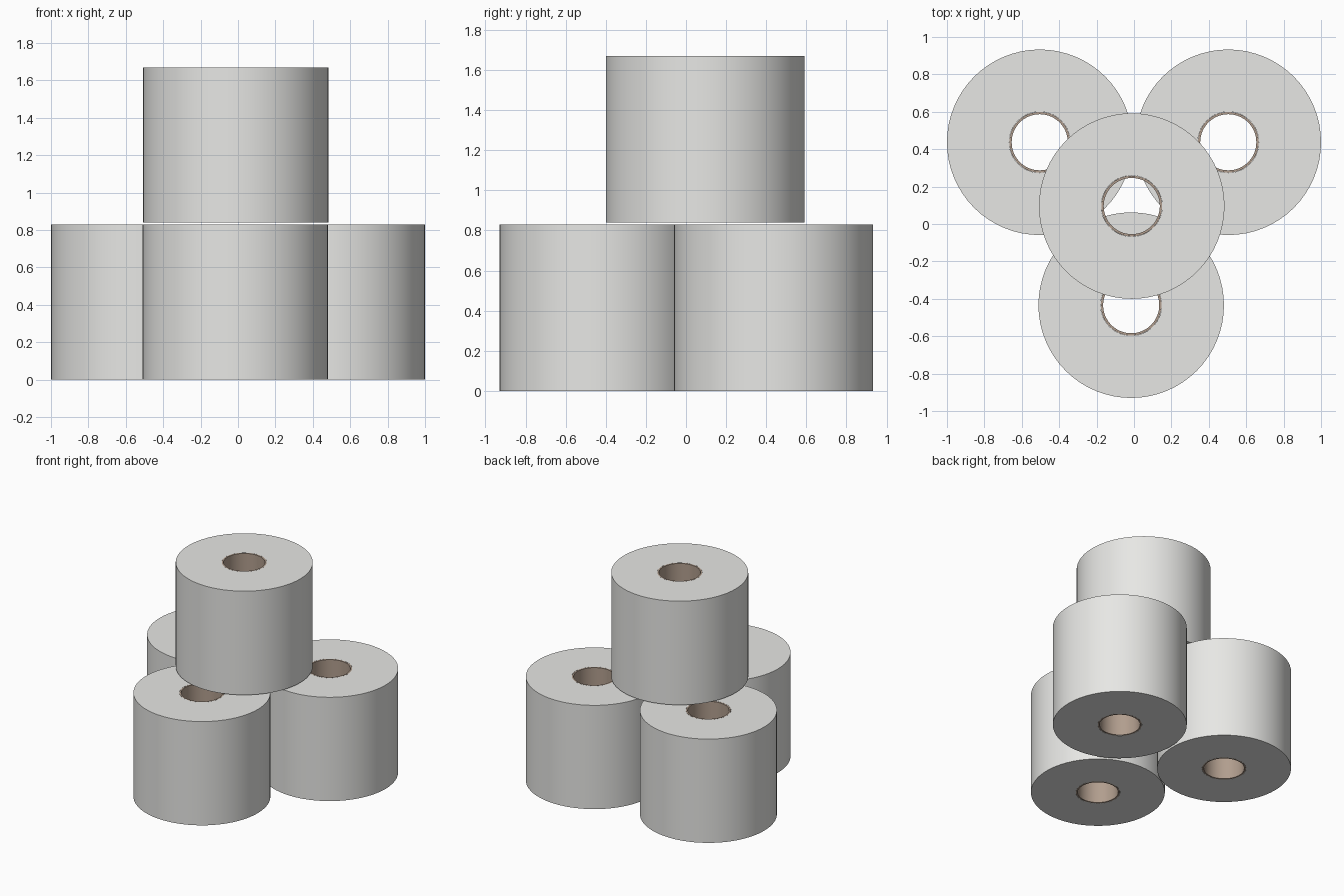
import bpy
import bmesh
import math

if "Cube" in bpy.data.objects:
    bpy.data.objects.remove(bpy.data.objects["Cube"])

HEIGHT = 0.827
SEGMENTS = 64


def material(name, rgb):
    m = bpy.data.materials.new(name)
    m.diffuse_color = (*rgb, 1.0)
    m.use_nodes = True
    m.node_tree.nodes["Principled BSDF"].inputs["Base Color"].default_value = m.diffuse_color
    return m


paper = material("paper white", (0.80, 0.80, 0.78))
card = material("cardboard brown", (0.44, 0.34, 0.27))


def ring(name, r_in, r_out, z0, z1, loc, mat):
    """Hollow cylinder: a rectangular profile revolved about z."""
    bm = bmesh.new()
    loops = []
    for i in range(SEGMENTS):
        a = 2 * math.pi * i / SEGMENTS
        loops.append([bm.verts.new((r * math.cos(a), r * math.sin(a), z))
                      for r, z in ((r_in, z0), (r_out, z0), (r_out, z1), (r_in, z1))])
    for i in range(SEGMENTS):
        p, q = loops[i], loops[(i + 1) % SEGMENTS]
        for k in range(4):
            n = (k + 1) % 4
            bm.faces.new((p[k], q[k], q[n], p[n]))
    bmesh.ops.recalc_face_normals(bm, faces=bm.faces)
    mesh = bpy.data.meshes.new(name)
    bm.to_mesh(mesh)
    bm.free()
    mesh.materials.append(mat)
    obj = bpy.data.objects.new(name, mesh)
    obj.location = loc
    bpy.context.collection.objects.link(obj)
    bpy.ops.object.select_all(action='DESELECT')
    obj.select_set(True)
    bpy.context.view_layer.objects.active = obj
    bpy.ops.object.shade_smooth_by_angle(angle=math.radians(30))
    return obj


# Three rolls on the ground and one stacked on top
rolls = {
    "left": (-0.504, 0.437, 0.0),
    "right": (0.504, 0.437, 0.0),
    "front": (-0.015, -0.434, 0.0),
    "top": (-0.012, 0.096, 0.84),
}
for side, loc in rolls.items():
    ring(side + "_paper_roll", 0.163, 0.496, 0.0, HEIGHT + 0.002, loc, paper)
    ring(side + "_cardboard_tube", 0.150, 0.162, 0.0, HEIGHT + 0.002, loc, card)
